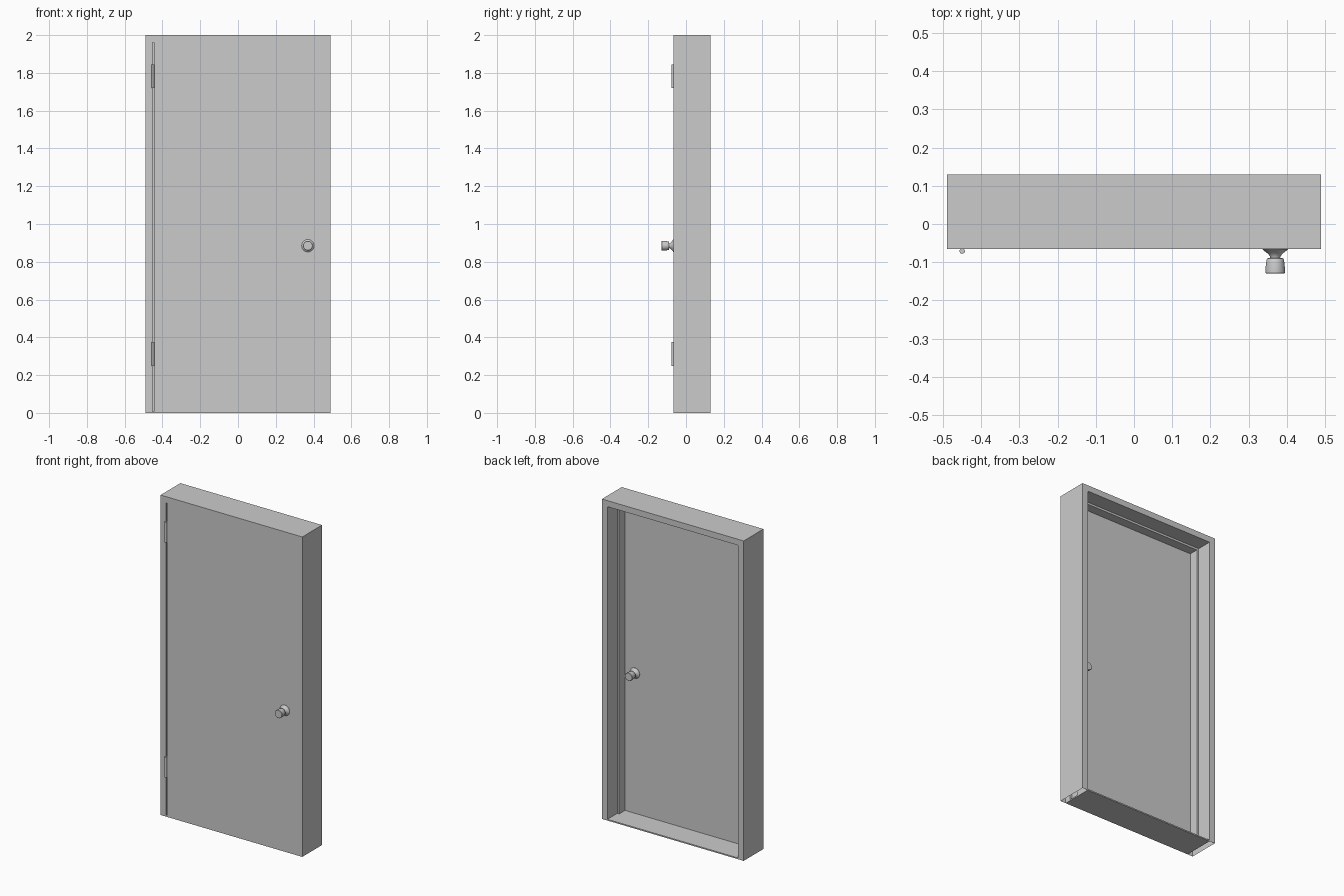
import bpy, bmesh, math

if "Cube" in bpy.data.objects:
    bpy.data.objects.remove(bpy.data.objects["Cube"])

HALF_W, HEIGHT = 0.49, 2.0
FRONT, BACK = -0.065, 0.13
JAMB = 0.038
DOOR_BACK = -0.025


def add_object(name, bm):
    bmesh.ops.recalc_face_normals(bm, faces=bm.faces)
    mesh = bpy.data.meshes.new(name)
    bm.to_mesh(mesh)
    bm.free()
    obj = bpy.data.objects.new(name, mesh)
    bpy.context.collection.objects.link(obj)
    return obj


def box(name, x, y, z):
    bm = bmesh.new()
    for v in bmesh.ops.create_cube(bm, size=1)["verts"]:
        v.co = [lo + (c + 0.5) * (hi - lo) for c, (lo, hi) in zip(v.co, (x, y, z))]
    return add_object(name, bm)


def smooth(obj):
    bpy.ops.object.select_all(action='DESELECT')
    obj.select_set(True)
    bpy.context.view_layer.objects.active = obj
    bpy.ops.object.shade_smooth_by_angle(angle=math.radians(35))


# Frame: one stepped jamb profile (inset, y) swept up, across and down, open at the floor
profile = [(0, FRONT), (JAMB, FRONT), (JAMB, DOOR_BACK), (JAMB + 0.013, DOOR_BACK),
           (JAMB + 0.013, 0.033), (JAMB, 0.033), (JAMB, BACK), (0, BACK)]
bm = bmesh.new()
rings = []
for d, y in profile:
    w = HALF_W - d
    rings.append([bm.verts.new((x, y, z)) for x, z in
                  ((-w, 0), (-w, HEIGHT - d), (w, HEIGHT - d), (w, 0))])
for a, b in zip(rings, rings[1:] + rings[:1]):
    for i in range(3):
        bm.faces.new((a[i], a[i + 1], b[i + 1], b[i]))
add_object("door_frame", bm)

# Threshold strip on the floor
inner = HALF_W - JAMB
box("threshold", (-inner, inner), (FRONT, BACK), (0, 0.008))

# Door leaf, with a narrow gap on the hinge side
box("door_leaf", (-inner + 0.006, inner), (FRONT, DOOR_BACK), (0.008, HEIGHT - JAMB))

# Hinge barrels
for name, z in (("lower_hinge", 0.3125), ("upper_hinge", 1.7825)):
    bpy.ops.mesh.primitive_cylinder_add(vertices=16, radius=0.007, depth=0.126,
                                        location=(-0.45, -0.071, z))
    bpy.context.object.name = name
    smooth(bpy.context.object)

# Knobs: lathed profile (radius, distance from door), one on each face
knob = [(0.033, 0), (0.033, 0.002), (0.028, 0.006), (0.020, 0.012), (0.014, 0.019),
        (0.013, 0.024), (0.0205, 0.025), (0.0225, 0.028), (0.0245, 0.040),
        (0.0255, 0.055), (0.0255, 0.063), (0.0235, 0.065)]
SIDES = 32
for name, base, out in (("front_knob", FRONT, -1), ("back_knob", DOOR_BACK, 1)):
    bm = bmesh.new()
    rings = [[bm.verts.new((0.37 + r * math.cos(math.tau * i / SIDES), base + out * h,
                            0.885 + r * math.sin(math.tau * i / SIDES)))
              for i in range(SIDES)] for r, h in knob]
    for a, b in zip(rings, rings[1:]):
        for i in range(SIDES):
            j = (i + 1) % SIDES
            bm.faces.new((a[i], a[j], b[j], b[i]))
    bm.faces.new(rings[0])
    bm.faces.new(rings[-1])
    smooth(add_object(name, bm))
